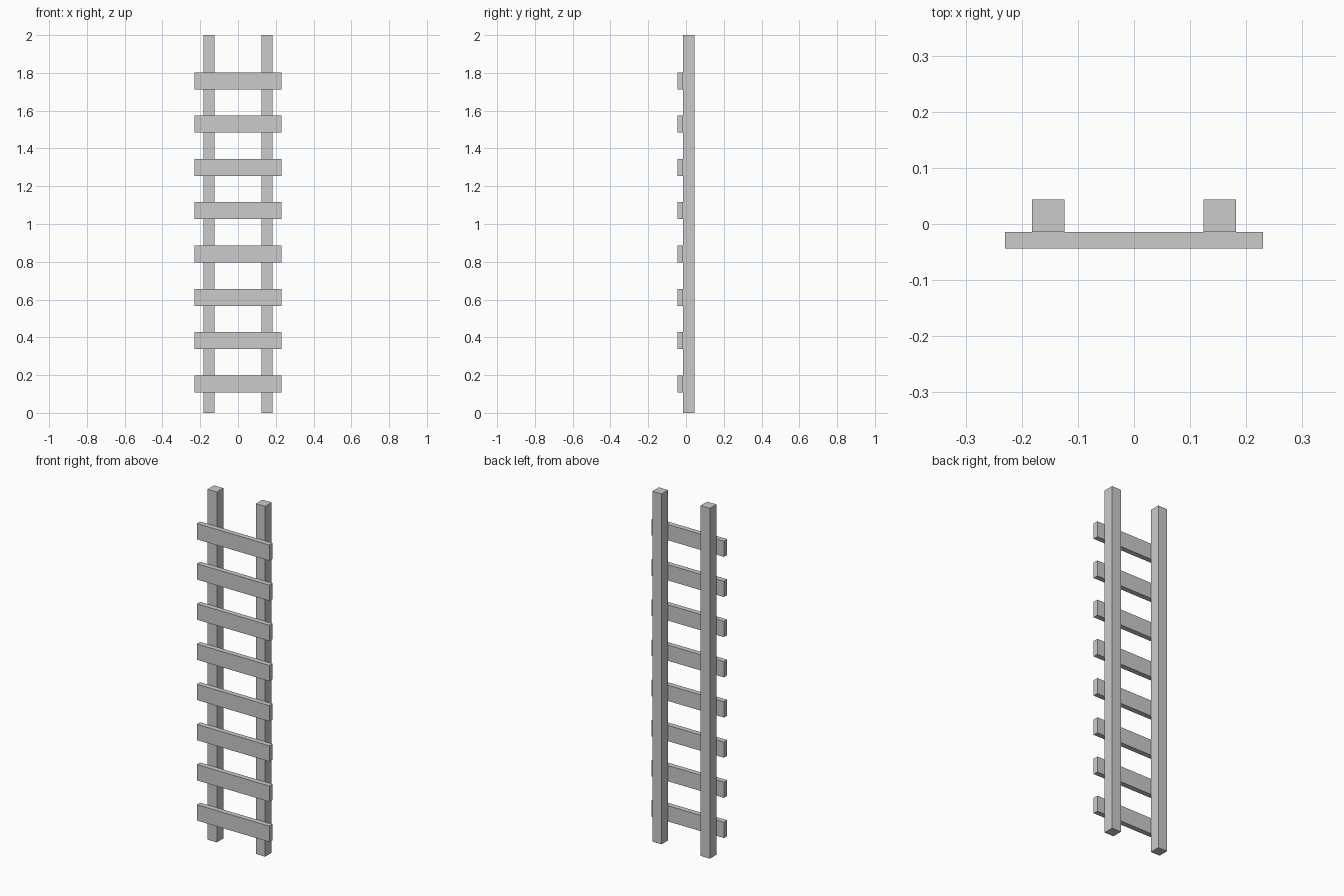
import bpy

if "Cube" in bpy.data.objects:
    bpy.data.objects.remove(bpy.data.objects["Cube"])


def box(name, x, y, z):
    """Box spanning the given (min, max) ranges."""
    spans = (x, y, z)
    bpy.ops.mesh.primitive_cube_add(size=1, location=[(a + b) / 2 for a, b in spans])
    ob = bpy.context.object
    ob.name = name
    ob.scale = [b - a for a, b in spans]
    bpy.ops.object.transform_apply(location=False, rotation=False, scale=True)
    return ob


FRONT, JOINT, BACK = -0.044, -0.0147, 0.044   # depth planes

# Two upright rails
for side, x in (("left", (-0.182, -0.1235)), ("right", (0.1235, 0.182))):
    box(f"{side}_rail", x, (JOINT, BACK), (0, 2))

# Eight flat rungs fixed to the front of the rails
for i in range(8):
    z = 0.153 + i * 0.2293
    box(f"rung_{i + 1}", (-0.2295, 0.2295), (FRONT, JOINT), (z - 0.045, z + 0.045))
